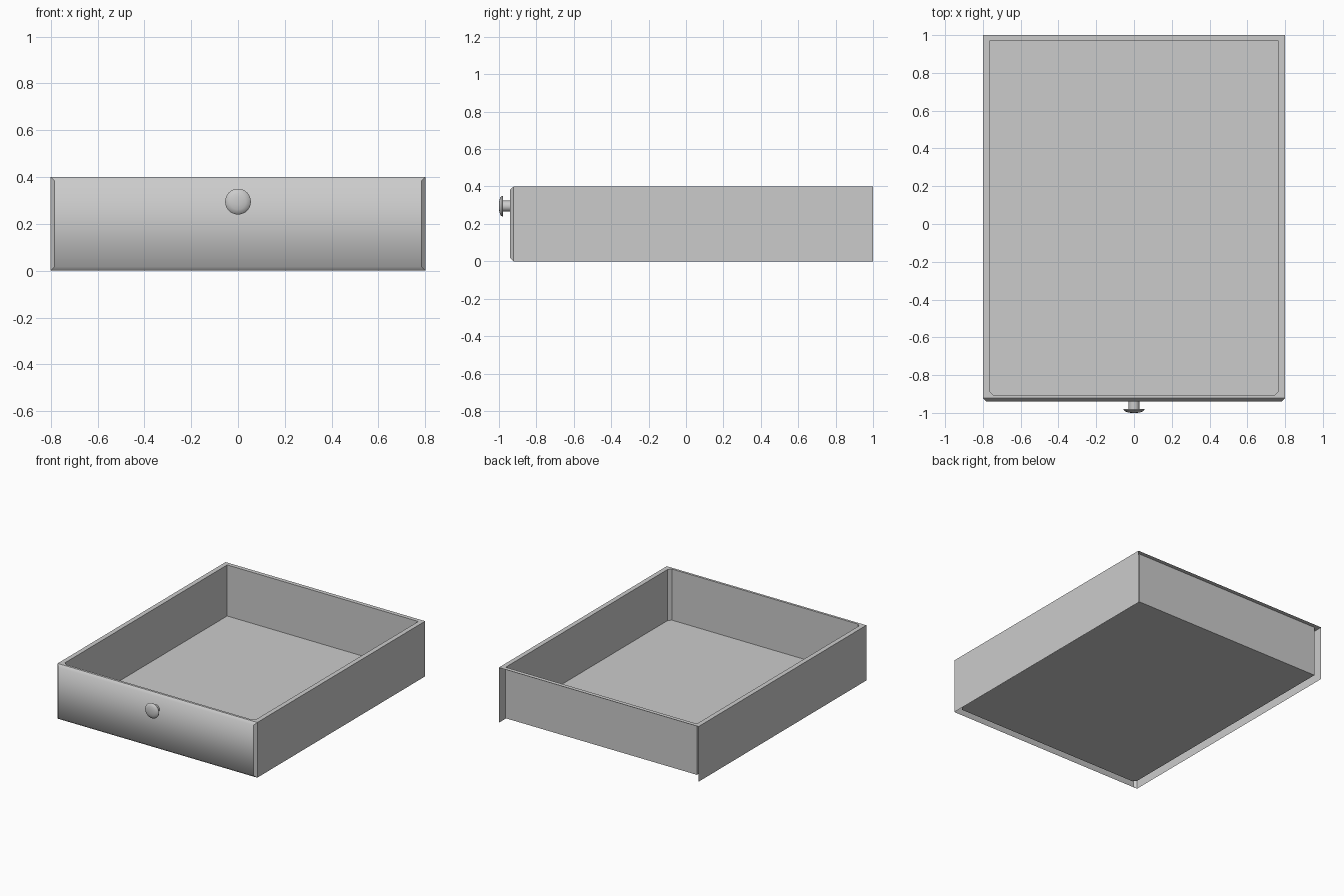
import bpy, bmesh, math

cube = bpy.data.objects.get("Cube")
if cube:
    bpy.data.objects.remove(cube)

grey = bpy.data.materials.new("plain_grey")
grey.use_nodes = True
COLOUR = (0.6, 0.6, 0.6, 1)
grey.diffuse_color = COLOUR
grey.node_tree.nodes["Principled BSDF"].inputs["Base Color"].default_value = COLOUR

W, H = 0.8, 0.4            # half width and height
FRONT, LIP, BACK = -0.94, -0.922, 1.0
WALL = 0.03                # wall thickness
BEVEL = 0.017


def finish(name, bm):
    mesh = bpy.data.meshes.new(name)
    bm.to_mesh(mesh)
    bm.free()
    mesh.materials.append(grey)
    obj = bpy.data.objects.new(name, mesh)
    bpy.context.collection.objects.link(obj)
    return obj


def loop(bm, points):
    return [bm.verts.new(p) for p in points]


def bridge(bm, a, b):
    """Join two loops, dropping the doubled corners."""
    n = len(a)
    for i in range(n):
        j = (i + 1) % n
        bm.faces.new(list(dict.fromkeys((a[i], a[j], b[j], b[i]))))


def rect(y, inset):
    x, lo, hi = W - inset, inset, H - inset
    return [(-x, y, lo), (x, y, lo), (x, y, hi), (-x, y, hi)]


# Front panel: a plate with a chamfered border, rounded in height only
bm = bmesh.new()
face = loop(bm, rect(FRONT, BEVEL))
edge = loop(bm, rect(LIP, 0))
bm.faces.new(face)
bridge(bm, edge, face)
for f in bm.faces:
    f.smooth = True
for e in bm.edges:
    a, b = (v.co for v in e.verts)
    e.smooth = abs(a.x - b.x) > W and a.y < LIP - 0.01
finish("front_panel", bm)

# Side walls: single outer skins
for name, s in (("right_side", -1), ("left_side", 1)):
    bm = bmesh.new()
    pts = [(s * W, LIP, 0), (s * W, BACK, 0), (s * W, BACK, H), (s * W, LIP, H)]
    bm.faces.new(loop(bm, pts[::s]))
    finish(name, bm)

# Tray: rim, inner walls and raised floor; underside and rear stay open
bm = bmesh.new()
ix, iy0, iy1, cut = W - WALL - 0.004, -0.905, BACK - WALL, 0.02
inner = [(ix, iy1), (-ix, iy1), (-ix, iy0 + cut),
         (-ix + cut, iy0), (ix - cut, iy0), (ix, iy0 + cut)]
bl, br, fr, fl = loop(bm, [(W, BACK, H), (-W, BACK, H), (-W, LIP, H), (W, LIP, H)])
top = loop(bm, [(x, y, H) for x, y in inner])
floor = loop(bm, [(x, y, WALL) for x, y in inner])
bridge(bm, [bl, br, fr, fr, fl, fl], top)
bridge(bm, top, floor)
bm.faces.new(floor)
finish("tray", bm)

# Knob: lathed stem and shallow domed head
SIDES = 32
profile = [(0.029, -0.935), (0.029, -0.979), (0.054, -0.979), (0.055, -0.984),
           (0.048, -0.992), (0.034, -0.997), (0.016, -1.0)]
bm = bmesh.new()
rings = []
for r, y in profile:
    angles = [2 * math.pi * i / SIDES for i in range(SIDES)]
    rings.append(loop(bm, [(r * math.cos(t), y, 0.295 + r * math.sin(t)) for t in angles]))
for a, b in zip(rings, rings[1:]):
    bridge(bm, a, b)
bm.faces.new(rings[-1])
bmesh.ops.recalc_face_normals(bm, faces=bm.faces)
knob = finish("knob", bm)
bpy.ops.object.select_all(action="DESELECT")
knob.select_set(True)
bpy.context.view_layer.objects.active = knob
bpy.ops.object.shade_smooth_by_angle(angle=math.radians(50))
